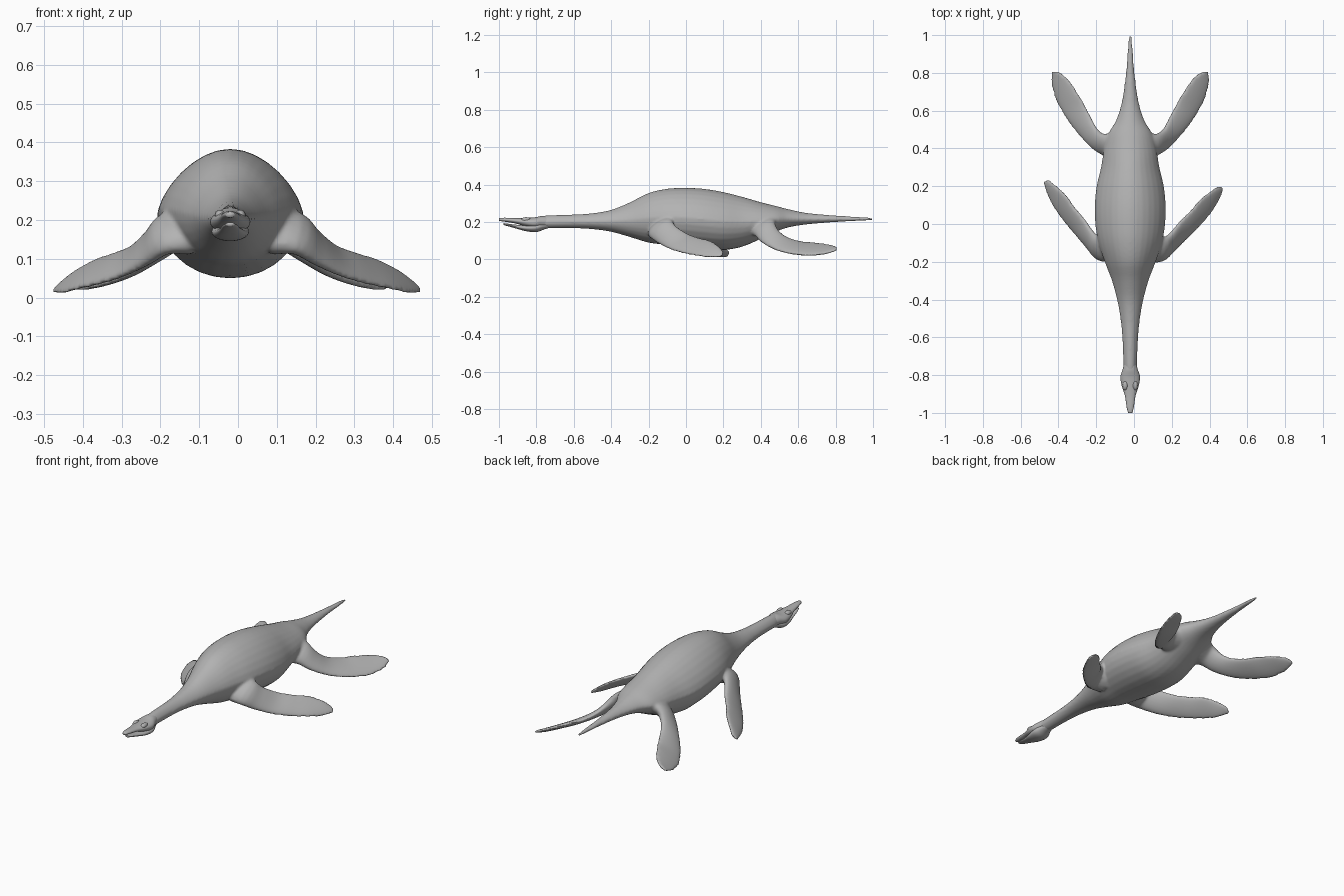
import bpy, bmesh, math
from mathutils import Vector, Matrix

if "Cube" in bpy.data.objects:
    bpy.data.objects.remove(bpy.data.objects["Cube"], do_unlink=True)

MID = -0.02   # the spine lies slightly off centre

grey = bpy.data.materials.new("plain grey")
grey.use_nodes = True
grey.diffuse_color = (0.45, 0.45, 0.45, 1)
grey.node_tree.nodes["Principled BSDF"].inputs["Base Color"].default_value = (0.45, 0.45, 0.45, 1)


def spline(rows, steps=4):
    """Catmull-Rom interpolation through rows of numbers."""
    rows = [Vector(r) for r in rows]
    out = []
    for i in range(len(rows) - 1):
        a, b, c, d = rows[max(i - 1, 0)], rows[i], rows[i + 1], rows[min(i + 2, len(rows) - 1)]
        for k in range(steps):
            t = k / steps
            out.append(b + 0.5 * t * ((c - a) + t * ((2 * a - 5 * b + 4 * c - d) + t * (3 * (b - c) + d - a))))
    return out + [rows[-1]]


def loft(bm, rings):
    rings = [[bm.verts.new(p) for p in ring] for ring in rings]
    n = len(rings[0])
    faces = [bm.faces.new((p[i], p[(i + 1) % n], q[(i + 1) % n], q[i]))
             for p, q in zip(rings, rings[1:]) for i in range(n)]
    faces += [bm.faces.new(rings[0][::-1]), bm.faces.new(rings[-1])]
    bmesh.ops.recalc_face_normals(bm, faces=faces)


def trunk(bm, rows, peak=0.0, sides=28):
    """Rows hold y, half width, top and bottom; peak narrows the upper half."""
    rings = []
    for y, w, top, low in spline(rows):
        ring = []
        for i in range(sides):
            a = 2 * math.pi * i / sides
            s = math.sin(a)
            x = w * math.cos(a) * (1 - peak * max(0, s))
            ring.append((MID + x, y, (top + low) / 2 + s * (top - low) / 2))
        rings.append(ring)
    loft(bm, rings)


def flipper(bm, rows, side, turn=0, sides=20):
    """Rows hold leading edge, trailing edge and thickness."""
    pivot = Vector((rows[0][0], rows[0][1], 0))
    spin = Matrix.Rotation(turn, 3, 'Z')
    rows = spline(rows)
    mids = [(Vector(r[:3]) + Vector(r[3:6])) / 2 for r in rows]
    rings = []
    for j, r in enumerate(rows):
        half = (Vector(r[:3]) - Vector(r[3:6])) / 2
        along = mids[min(j + 1, len(mids) - 1)] - mids[max(j - 1, 0)]
        normal = half.cross(along).normalized() * r[6] / 2
        ring = []
        for i in range(sides):
            a = 2 * math.pi * i / sides
            p = spin @ (mids[j] + half * math.cos(a) + normal * math.sin(a) - pivot) + pivot
            ring.append((MID + side * p.x, p.y, p.z))
        rings.append(ring)
    loft(bm, rings)


def finish(bm, name):
    mesh = bpy.data.meshes.new(name)
    bm.to_mesh(mesh)
    bm.free()
    mesh.materials.append(grey)
    mesh.shade_smooth()
    ob = bpy.data.objects.new(name, mesh)
    bpy.context.collection.objects.link(ob)
    return ob


# Neck, body and tail
bm = bmesh.new()
trunk(bm, [
    (-.82, .036, .222, .165), (-.75, .036, .235, .166), (-.6, .042, .24, .167), (-.5, .052, .247, .162),
    (-.4, .07, .265, .148), (-.3, .097, .305, .12), (-.2, .135, .355, .09), (-.1, .168, .378, .078),
    (0, .185, .383, .066), (.1, .188, .377, .055), (.2, .178, .36, .05), (.3, .155, .335, .068),
    (.4, .138, .306, .11), (.48, .115, .286, .148), (.55, .075, .268, .172), (.65, .044, .248, .188),
    (.8, .023, .235, .2), (.92, .014, .228, .206), (1.0, .007, .222, .21)], peak=.22)

# Flippers, blended into the body
front = [
    (.10, -.20, .13, .10, -.03, .21, .10), (.165, -.19, .12, .165, -.065, .21, .075),
    (.22, -.135, .085, .20, -.04, .175, .052), (.28, -.07, .055, .245, .03, .135, .036),
    (.34, 0, .035, .295, .09, .115, .03), (.40, .08, .02, .34, .155, .10, .025),
    (.44, .16, .01, .395, .205, .07, .02), (.46, .225, .015, .43, .235, .04, .012)]
rear = [
    (.08, .33, .14, .08, .50, .22, .09), (.14, .365, .13, .135, .475, .20, .07),
    (.20, .40, .095, .175, .50, .15, .05), (.27, .47, .055, .20, .55, .115, .036),
    (.34, .56, .03, .235, .62, .095, .03), (.395, .66, .02, .275, .69, .09, .025),
    (.42, .75, .03, .325, .765, .08, .02), (.415, .81, .05, .375, .805, .07, .012)]
flipper(bm, front, -1)
flipper(bm, front, 1, turn=-.09)
for side in (-1, 1):
    flipper(bm, rear, side)
body = finish(bm, "body_and_flippers")
fuse = body.modifiers.new("Fuse", 'REMESH')
fuse.mode = 'VOXEL'
fuse.voxel_size = 0.007
fuse.use_smooth_shade = True
soften = body.modifiers.new("Soften", 'SMOOTH')
soften.factor = 0.5
soften.iterations = 6

# Head with parted jaws
bm = bmesh.new()
trunk(bm, [(-1.0, .011, .221, .206), (-.97, .019, .223, .202), (-.91, .028, .221, .192),
           (-.86, .044, .222, .176), (-.81, .052, .225, .165), (-.77, .04, .232, .168), (-.73, .03, .228, .172)])
finish(bm, "upper_jaw")
bm = bmesh.new()
trunk(bm, [(-.975, .011, .194, .184), (-.95, .02, .191, .177), (-.9, .029, .185, .163),
           (-.85, .042, .185, .15), (-.8, .048, .195, .146), (-.76, .034, .2, .16), (-.72, .02, .195, .172)])
finish(bm, "lower_jaw")

# Brows
for side, name in ((1, "left_brow"), (-1, "right_brow")):
    bm = bmesh.new()
    bmesh.ops.create_uvsphere(bm, u_segments=16, v_segments=10, radius=1,
                              matrix=Matrix.Translation((MID + side * .026, -.855, .212))
                              @ Matrix.Diagonal((.014, .026, .014, 1)))
    finish(bm, name)
